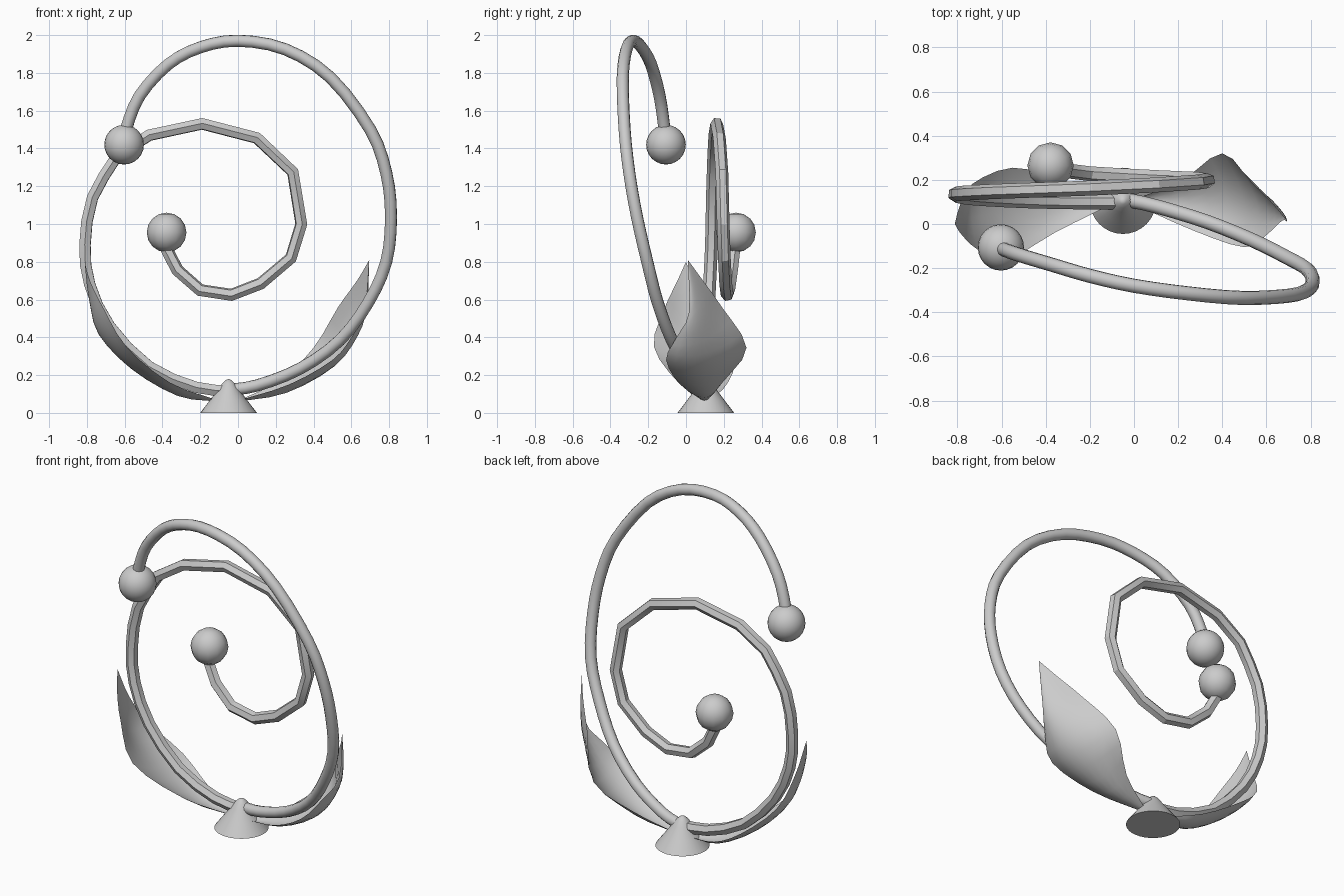
import bpy, bmesh, math
from mathutils import Vector

if "Cube" in bpy.data.objects:
    bpy.data.objects.remove(bpy.data.objects["Cube"])


def spline(pts, n):
    """Catmull-Rom samples through pts, n steps per span."""
    p = [Vector(q) for q in pts]
    p = [2 * p[0] - p[1]] + p + [2 * p[-1] - p[-2]]
    out = []
    for i in range(1, len(p) - 2):
        a, b, c, d = p[i - 1:i + 3]
        for k in range(n):
            t = k / n
            out.append(0.5 * (2 * b + (c - a) * t + (2 * a - 5 * b + 4 * c - d) * t * t
                              + (3 * b - a - 3 * c + d) * t ** 3))
    return out + [p[-2]]


def finish(obj, angle):
    bpy.ops.object.select_all(action='DESELECT')
    obj.select_set(True)
    bpy.context.view_layer.objects.active = obj
    if obj.type == 'CURVE':
        bpy.ops.object.convert(target='MESH')
    bpy.ops.object.shade_smooth_by_angle(angle=math.radians(angle))


def add(name, data, angle):
    obj = bpy.data.objects.new(name, data)
    bpy.context.collection.objects.link(obj)
    finish(obj, angle)
    return obj


def tube(name, pts, radius, res, angle):
    cu = bpy.data.curves.new(name, 'CURVE')
    cu.dimensions = '3D'
    cu.bevel_depth = radius
    cu.bevel_resolution = res
    cu.use_fill_caps = True
    s = cu.splines.new('POLY')
    s.points.add(len(pts) - 1)
    for sp, p in zip(s.points, pts):
        sp.co = (*p, 1)
    add(name, cu, angle)


def ball(name, loc, segs, rings):
    bpy.ops.mesh.primitive_uv_sphere_add(segments=segs, ring_count=rings, radius=0.105, location=loc)
    bpy.context.object.name = name
    finish(bpy.context.object, 60)


def leaf(name, front, mid, back, along=3, across=8):
    rails = [spline(r, along) for r in (front, mid, back)]
    bm = bmesh.new()
    rows = []
    for f, m, b in zip(*rails):
        row = []
        for k in range(across + 1):
            u = k / across
            row.append(bm.verts.new(f * (2 * (u - .5) * (u - 1)) + m * (4 * u * (1 - u))
                                    + b * (2 * u * (u - .5))))
        rows.append(row)
    for r0, r1 in zip(rows, rows[1:]):
        for k in range(across):
            bm.faces.new((r0[k], r0[k + 1], r1[k + 1], r1[k]))
    bmesh.ops.remove_doubles(bm, verts=bm.verts, dist=1e-4)
    bmesh.ops.recalc_face_normals(bm, faces=bm.faces)
    me = bpy.data.meshes.new(name)
    bm.to_mesh(me)
    bm.free()
    add(name, me, 60)


# Conical foot with a rounded tip
bm = bmesh.new()
sides = 32
loops = []
for r, z in [(.15, 0), (.1, .066), (.053, .128), (.033, .157), (.015, .173)]:
    loops.append([bm.verts.new((-.05 + r * math.cos(i * math.tau / sides),
                                .105 + r * math.sin(i * math.tau / sides), z)) for i in range(sides)])
for a, b in zip(loops, loops[1:]):
    for i in range(sides):
        j = (i + 1) % sides
        bm.faces.new((a[i], a[j], b[j], b[i]))
bm.faces.new(loops[0][::-1])
tip = bm.verts.new((-.05, .105, .18))
for i in range(sides):
    bm.faces.new((loops[-1][i], loops[-1][(i + 1) % sides], tip))
me = bpy.data.meshes.new("cone_foot")
bm.to_mesh(me)
bm.free()
add("cone_foot", me, 40)

# Large smooth hoop, leaning forward
hoop = [(-.06, .115, .12), (.1, .08, .145), (.33, .01, .235), (.54, -.075, .385), (.69, -.15, .585),
        (.785, -.205, .80), (.81, -.26, 1.04), (.785, -.3, 1.27), (.70, -.325, 1.5), (.49, -.335, 1.775),
        (.25, -.315, 1.925), (0, -.28, 1.97), (-.2, -.235, 1.935), (-.37, -.185, 1.845),
        (-.52, -.14, 1.68), (-.59, -.115, 1.51), (-.603, -.106, 1.42)]
tube("large_hoop", spline(hoop, 3), .032, 4, 60)
ball("hoop_ball", (-.603, -.106, 1.42), 24, 12)

# Inner faceted spiral
outer = [(-.03, .1, .115), (-.22, .1, .135), (-.47, .105, .245), (-.68, .115, .46), (-.785, .125, .68),
         (-.81, .135, .89), (-.77, .14, 1.14), (-.64, .147, 1.36)]
inner = [(-.47, .153, 1.47), (-.19, .163, 1.53), (.10, .177, 1.455), (.29, .19, 1.275),
         (.335, .197, 1.0), (.28, .203, .82), (.12, .21, .685), (-.035, .218, .625), (-.2, .228, .65),
         (-.32, .243, .755), (-.38, .256, .87), (-.378, .265, .955)]
tube("spiral", spline(outer, 2) + [Vector(p) for p in inner], .034, 1, 25)
ball("spiral_ball", (-.378, .265, .955), 12, 8)

# Curved leaves
leaf("right_leaf",
     [(0, .09, .065), (.27, -.03, .15), (.5, -.105, .28), (.6, -.05, .4), (.67, .015, .53), (.695, .01, .81)],
     [(0, .1, .06), (.25, .1, .105), (.5, .1, .25), (.635, .07, .44), (.68, .045, .6), (.695, .01, .81)],
     [(0, .11, .065), (.22, .2, .17), (.4, .32, .345), (.53, .19, .56), (.63, .09, .70), (.695, .01, .81)])
leaf("left_leaf",
     [(-.1, .09, .065), (-.36, -.04, .16), (-.59, -.17, .35), (-.71, -.115, .55), (-.78, -.05, .69), (-.812, 0, .8)],
     [(-.1, .1, .06), (-.32, .09, .09), (-.57, .06, .24), (-.735, .03, .43), (-.785, .015, .62), (-.812, 0, .8)],
     [(-.1, .11, .065), (-.33, .2, .13), (-.55, .255, .26), (-.735, .18, .43), (-.79, .08, .61), (-.812, 0, .8)])
